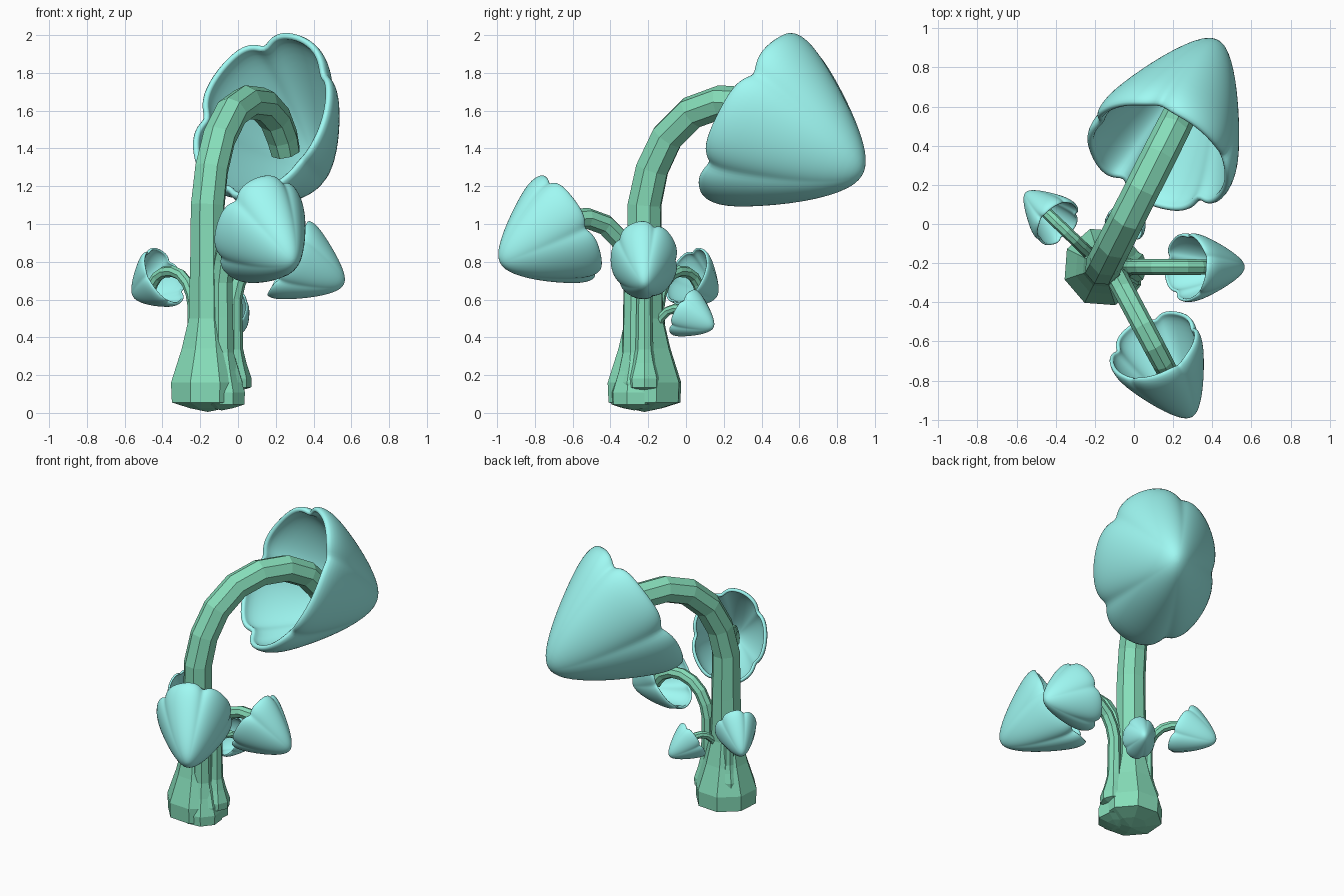
import bpy, bmesh, math
from mathutils import Vector, Matrix

if "Cube" in bpy.data.objects:
    bpy.data.objects.remove(bpy.data.objects["Cube"])


def material(name, rgb):
    m = bpy.data.materials.new(name)
    m.diffuse_color = (*rgb, 1)
    m.use_nodes = True
    m.node_tree.nodes["Principled BSDF"].inputs["Base Color"].default_value = m.diffuse_color
    return m


GREEN = material("stem_green", (0.24, 0.73, 0.49))
AQUA = material("cap_aqua", (0.35, 0.95, 0.90))


def skin(name, rings, start, end, smooth, mat):
    """Join rings of points with quads, closing the ends with fans where given."""
    bm = bmesh.new()
    vs = [[bm.verts.new(p) for p in r] for r in rings]
    n = len(vs[0])
    for a, b in zip(vs, vs[1:]):
        for i in range(n):
            j = (i + 1) % n
            bm.faces.new((a[i], a[j], b[j], b[i]))
    for tip, ring in ((start, vs[0]), (end, vs[-1])):
        if tip is not None:
            c = bm.verts.new(tip)
            for i in range(n):
                bm.faces.new((c, ring[(i + 1) % n], ring[i])) if ring is vs[0] \
                    else bm.faces.new((c, ring[i], ring[(i + 1) % n]))
    for f in bm.faces:
        f.smooth = smooth
    me = bpy.data.meshes.new(name)
    bm.to_mesh(me)
    bm.free()
    me.materials.append(mat)
    return me


# stem: flared octagonal foot, straight trunk, drooping arch (forward, height, radius)
STEM = [(0, .025, .10), (0, .055, .20), (0, .16, .205), (0, .34, .145), (0, .50, .106),
        (0, .80, .098), (0, 1.10, .094), (.045, 1.29, .092), (.135, 1.46, .091),
        (.28, 1.59, .09), (.45, 1.645, .09), (.64, 1.635, .09),
        (.79, 1.56, .088), (.875, 1.46, .086), (.915, 1.38, .08)]


def stem_mesh():
    rings = []
    for k, (h, z, r) in enumerate(STEM):
        p, q = STEM[max(k - 1, 0)], STEM[min(k + 1, len(STEM) - 1)]
        t = Vector((q[0] - p[0], 0, q[1] - p[1])).normalized()
        side = Vector((0, 1, 0))
        nrm = side.cross(t)
        rings.append([Vector((h, 0, z)) + r * (math.cos(a) * nrm + math.sin(a) * side)
                      for a in (math.tau * i / 8 for i in range(8))])
    return skin("stem", rings, (0, 0, .005), (.92, 0, 1.37), False, GREEN)


# cap: lobed, blunt cone (distance back from apex, share of rim radius)
CAP = [(.004, .07), (.026, .17), (.08, .30), (.18, .475), (.31, .66), (.44, .82),
       (.55, .94), (.63, 1.0), (.69, 1.01), (.72, .975)]


def cap_mesh(n=80):
    axis = Vector((.907, 0, -.42))
    up, side = Vector((.42, 0, .907)), Vector((0, 1, 0))
    apex = Vector((.665, 0, 1.56)) + .69 * axis
    rings = []
    for s, f in CAP:
        ring = []
        for i in range(n):
            a = math.tau * i / n
            notch = (1 - abs(math.sin(2.5 * (a - math.radians(18))))) ** 2.5
            w = min(1, s / .5)
            r = f * (1.01 - .09 * w * notch)
            back = s * (1.03 - .06 * w * notch - .05 * w * math.cos(a))
            ring.append(apex - back * axis + r * (.50 * math.cos(a) * up
                                                  + .392 * math.sin(a) * side))
        rings.append(ring)
    return skin("cap", rings, apex, None, True, AQUA)


stem, cap = stem_mesh(), cap_mesh()

# five copies of one drooping bell: name, foot position, heading, scale
BELLS = [("main", (-.16, -.22, 0), (.45, .89), 1.0),
         ("front", (-.085, -.275, .01), (.47, -.88), .62),
         ("right", (-.02, -.22, .11), (1, 0), .45),
         ("left", (-.235, -.145, .19), (-.72, .69), .34),
         ("back", (-.13, -.165, .11), (.46, .89), .27)]

for name, foot, head, scale in BELLS:
    for part, me in (("stem", stem), ("cap", cap)):
        ob = bpy.data.objects.new(f"{name}_{part}", me)
        bpy.context.collection.objects.link(ob)
        ob.matrix_world = (Matrix.Translation(foot)
                           @ Matrix.Rotation(math.atan2(head[1], head[0]), 4, 'Z')
                           @ Matrix.Scale(scale, 4))
        if part == "cap":
            shell = ob.modifiers.new("shell", 'SOLIDIFY')
            shell.thickness = .035
            shell.offset = -1
            smooth = ob.modifiers.new("round", 'SUBSURF')
            smooth.levels = smooth.render_levels = 1
